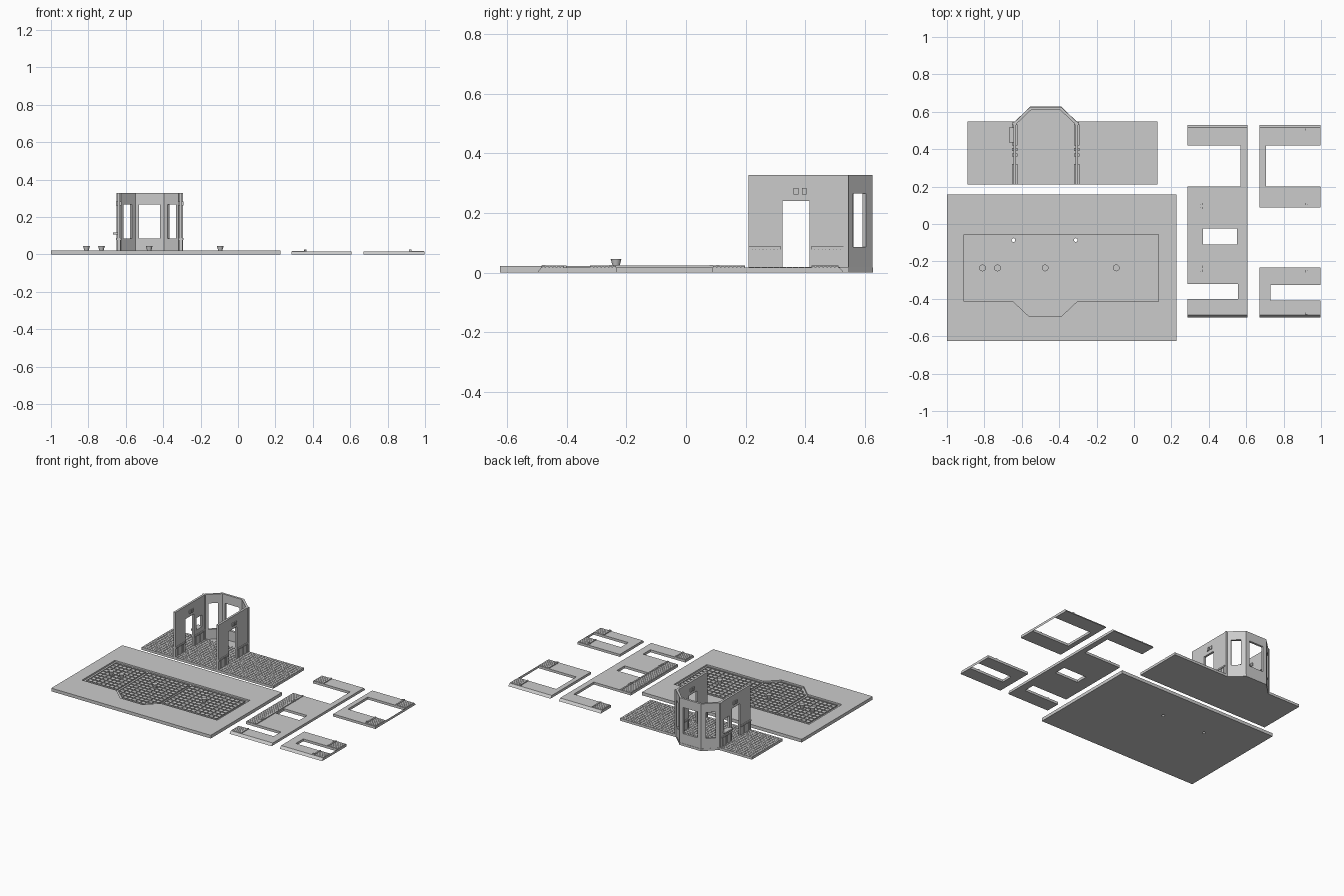
import bpy, bmesh, math
from mathutils import Matrix, Vector

if "Cube" in bpy.data.objects:
    bpy.data.objects.remove(bpy.data.objects["Cube"])

grey = bpy.data.materials.new("light_grey")
grey.diffuse_color = (0.6, 0.6, 0.6, 1)
grey.use_nodes = True
grey.node_tree.nodes["Principled BSDF"].inputs["Base Color"].default_value = grey.diffuse_color


def finish(name, bm):
    bmesh.ops.recalc_face_normals(bm, faces=bm.faces)
    me = bpy.data.meshes.new(name)
    bm.to_mesh(me)
    bm.free()
    me.materials.append(grey)
    ob = bpy.data.objects.new(name, me)
    bpy.context.collection.objects.link(ob)
    return ob


def boxes(name, items):
    """Several boxes (x0, x1, y0, y1, z0, z1) in one object."""
    bm = bmesh.new()
    for x0, x1, y0, y1, z0, z1 in items:
        m = Matrix.Translation(((x0 + x1) / 2, (y0 + y1) / 2, (z0 + z1) / 2))
        m = m @ Matrix.Diagonal((x1 - x0, y1 - y0, z1 - z0, 1))
        bmesh.ops.create_cube(bm, size=1, matrix=m)
    return finish(name, bm)


def prism(name, pts, z0, z1):
    """Flat outline raised from z0 to z1."""
    bm = bmesh.new()
    f = bm.faces.new([bm.verts.new((x, y, z0)) for x, y in pts])
    r = bmesh.ops.extrude_face_region(bm, geom=[f])
    top = [v for v in r["geom"] if isinstance(v, bmesh.types.BMVert)]
    bmesh.ops.translate(bm, verts=top, vec=(0, 0, z1 - z0))
    return finish(name, bm)


def sheet(name, w, h, holes, thick, matrix):
    """Sheet w by h with rectangular openings (u0, u1, v0, v1), in its own plane."""
    us = sorted({0, w, *[u for q in holes for u in q[:2]]})
    vs = sorted({0, h, *[v for q in holes for v in q[2:]]})
    bm = bmesh.new()
    grid = [[bm.verts.new((u, v, 0)) for v in vs] for u in us]
    for i in range(len(us) - 1):
        for j in range(len(vs) - 1):
            cu, cv = (us[i] + us[i + 1]) / 2, (vs[j] + vs[j + 1]) / 2
            if not any(a < cu < b and c < cv < d for a, b, c, d in holes):
                bm.faces.new((grid[i][j], grid[i + 1][j], grid[i + 1][j + 1], grid[i][j + 1]))
    bmesh.ops.delete(bm, geom=[v for v in bm.verts if not v.link_faces], context="VERTS")
    r = bmesh.ops.extrude_face_region(bm, geom=bm.faces[:])
    top = [v for v in r["geom"] if isinstance(v, bmesh.types.BMVert)]
    bmesh.ops.translate(bm, verts=top, vec=(0, 0, thick))
    bmesh.ops.recalc_face_normals(bm, faces=bm.faces)
    bmesh.ops.dissolve_limit(bm, angle_limit=0.01, verts=bm.verts[:], edges=bm.edges[:])
    bmesh.ops.transform(bm, matrix=matrix, verts=bm.verts)
    return finish(name, bm)


def wall(name, p0, p1, z0, z1, holes, thick=0.015):
    """Upright sheet from p0 to p1; thickness goes to the right of the direction."""
    d = Vector((p1[0] - p0[0], p1[1] - p0[1], 0))
    u, up = d.normalized(), Vector((0, 0, 1))
    m = Matrix((u, up, u.cross(up))).transposed().to_4x4()
    m.translation = (p0[0], p0[1], z0)
    return sheet(name, d.length, z1 - z0, [(a, b, c - z0, e - z0) for a, b, c, e in holes], thick, m)


def cut(ob, cutter):
    mod = ob.modifiers.new("cut", "BOOLEAN")
    mod.object, mod.solver = cutter, "EXACT"
    bpy.context.view_layer.objects.active = ob
    bpy.ops.object.modifier_apply(modifier=mod.name)
    bpy.data.objects.remove(cutter)


def cylinder(name, x, y, z0, z1, r0, r1):
    bm = bmesh.new()
    bmesh.ops.create_cone(bm, cap_ends=True, segments=20, radius1=r0, radius2=r1, depth=z1 - z0,
                          matrix=Matrix.Translation((x, y, (z0 + z1) / 2)))
    return finish(name, bm)


# Ceiling slab with a pocket for the wall tops
slab = boxes("ceiling_slab", [(-1, 0.228, -0.625, 0.157, 0, 0.022)])
cut(slab, prism("pocket_cutter", [(-0.91, -0.055), (-0.91, -0.415), (-0.645, -0.415), (-0.56, -0.495),
    (-0.39, -0.495), (-0.305, -0.415), (0.13, -0.415), (0.13, -0.055)], 0.011, 0.05))

# Raised ceiling fields, one per room, with a grid of ribs
FIELD, RIB, STEP, RW = 0.015, 0.019, 0.034, 0.004
rooms = [("left", -0.89, -0.655, -0.395), ("middle", -0.635, -0.32, -0.405), ("right", -0.303, 0.112, -0.395)]
for label, x0, x1, y0 in rooms:
    bay = 0.07 if label == "middle" else 0
    pts = [(x0, -0.078), (x0, y0), (x1, y0), (x1, -0.078)]
    if bay:
        pts[2:2] = [(x0 + 0.08, y0 - bay), (x1 - 0.08, y0 - bay)]
    prism(label + "_ceiling_field", pts, 0.01, FIELD)
    ribs = []
    n = round((x1 - x0) / STEP)
    for i in range(n + 1):
        x = x0 + RW / 2 + (x1 - x0 - RW) * i / n
        drop = min(bay, max(0, min(x - x0, x1 - x) * bay / 0.08 - 0.004))
        ribs.append((x - RW / 2, x + RW / 2, y0 - drop, -0.078, FIELD - 0.002, RIB))
    m = round((-0.078 - y0 + bay) / STEP)
    for j in range(m + 1):
        y = y0 - bay + RW / 2 + (-0.078 - y0 + bay - RW) * j / m
        inset = max(0, y0 - y) * 0.08 / 0.07
        ribs.append((x0 + inset, x1 - inset, y - RW / 2, y + RW / 2, FIELD - 0.002, RIB))
    boxes(label + "_ceiling_ribs", ribs)

# Wire holes right through the slab
for x in (-0.644, -0.311):
    cut(slab, cylinder("hole_cutter", x, -0.086, -0.1, 0.1, 0.01, 0.01))

# Lamp shades, narrow at the slab
for i, x in enumerate((-0.81, -0.73, -0.475, -0.095)):
    lamp = cylinder(f"lamp_shade_{i + 1}", x, -0.235, 0.013, 0.045, 0.009, 0.018)
    lamp.data.shade_smooth()
    bpy.context.view_layer.objects.active = lamp
    lamp.select_set(True)
    bpy.ops.object.shade_smooth_by_angle()
    lamp.select_set(False)

# Floor with a bay and small raised tiles
prism("floor", [(-0.89, 0.21), (0.125, 0.21), (0.125, 0.547), (-0.305, 0.547), (-0.39, 0.628),
                (-0.555, 0.628), (-0.638, 0.547), (-0.89, 0.547)], 0, 0.016)
tiles = []
NX, NY = 48, 16
sx, sy = 1.015 / NX, 0.337 / NY
for i in range(NX):
    for j in range(NY):
        x, y = -0.89 + i * sx, 0.21 + j * sy
        tiles.append((x + 0.001, x + sx - 0.001, y + 0.001, y + sy - 0.001, 0.014, 0.018))
boxes("floor_tiles", tiles)

# Two partition walls with doorways; the left one also has a service window
door = (0.115, 0.205, 0.015, 0.24)
wall("left_wall", (-0.645, 0.21), (-0.645, 0.54), 0.015, 0.328, [door, (0.235, 0.295, 0.118, 0.2)])
wall("right_wall", (-0.314, 0.21), (-0.314, 0.54), 0.015, 0.328, [door])
boxes("service_shelf", [(-0.668, -0.64, 0.435, 0.515, 0.107, 0.118)])

# Bay walls with windows
bay_pts = [(-0.645, 0.54), (-0.555, 0.626), (-0.39, 0.626), (-0.299, 0.54)]
for name, a, b, side in (("left_bay_wall", 0, 1, 0.032), ("centre_bay_wall", 1, 2, 0.027),
                         ("right_bay_wall", 2, 3, 0.032)):
    length = math.dist(bay_pts[a], bay_pts[b])
    wall(name, bay_pts[a], bay_pts[b], 0.002, 0.328, [(side, length - side, 0.085, 0.266)])

# Corner posts, dado rails, board panelling and door lamps on both sides of each wall
posts, rails, boards, lamps = [], [], [], []
for x0, x1 in ((-0.645, -0.63), (-0.314, -0.299)):
    posts.append((x0 - 0.004, x1 + 0.004, 0.53, 0.546, 0.003, 0.328))
    for xa, xb, s in ((x0 - 0.007, x0, -1), (x1, x1 + 0.007, 1)):
        for y0, y1 in ((0.21, 0.32), (0.42, 0.532)):
            rails.append((xa, xb, y0, y1, 0.077, 0.087))
            n = 9
            w = (y1 - y0) / n
            edge = x0 if s < 0 else x1
            for k in range(n):
                boards.append((edge - 0.002, edge + 0.002, y0 + k * w + 0.001, y0 + (k + 1) * w - 0.001, 0.016, 0.078))
        for y in (0.37, 0.397):
            lamps.append((xa, xb, y - 0.008, y + 0.008, 0.262, 0.284))
boxes("corner_posts", posts)
boxes("wall_dado_rails", rails)
boxes("wall_boards", boards)
boxes("door_lamps", lamps)


# Outer walls lying flat, with door and window openings
def flat(name, x, y, w, h, holes, thick=0.017):
    ob = sheet(name, w, h, [(a - x, b - x, c - y, d - y) for a, b, c, d in holes], thick,
               Matrix.Translation((x, y, 0)))
    # mitred outer ends
    for v in ob.data.vertices:
        if v.co.z > thick / 2:
            if abs(v.co.y - 0.53) < 0.001:
                v.co.y -= 0.014
            if abs(v.co.y + 0.5) < 0.001:
                v.co.y += 0.014
    return ob


long_wall = flat("long_flat_wall", 0.285, -0.5, 0.323, 1.03,
     [(0.285, 0.57, 0.2, 0.42), (0.285, 0.555, -0.32, -0.4), (0.285, 0.555, -0.4, -0.32), (0.37, 0.55, -0.11, -0.025)])
flat("upper_flat_wall", 0.672, 0.087, 0.325, 0.443, [(0.705, 0.997, 0.2, 0.42)])
flat("lower_flat_wall", 0.672, -0.5, 0.325, 0.268, [(0.73, 0.997, -0.408, -0.325)])

# Board panelling and dado rails on the flat walls
boards, rails = [], []
for x0, x1, rail, spans in (
        (0.288, 0.355, 0.36, ((-0.485, -0.402), (-0.318, -0.24), (-0.24, 0.1), (0.1, 0.198), (0.422, 0.513))),
        (0.927, 0.995, 0.922, ((-0.485, -0.41), (-0.323, -0.235), (0.09, 0.198), (0.422, 0.513)))):
    for y0, y1 in spans:
        n = max(1, round((y1 - y0) / 0.013))
        w = (y1 - y0) / n
        for k in range(n):
            boards.append((x0, x1, y0 + k * w + 0.001, y0 + (k + 1) * w - 0.001, 0.015, 0.0195))
        rails.append((rail - 0.005, rail + 0.005, y0, y1, 0.015, 0.023))
boxes("flat_wall_boards", boards)
boxes("flat_wall_rails", rails)

# Small rail blocks
boxes("rail_blocks", [(x - 0.007, x + 0.007, y - 0.006, y + 0.006, 0.015, 0.026)
                      for x, ys in ((0.36, (-0.25, -0.228, 0.085, 0.107)), (0.92, (0.107, 0.505, -0.252, -0.478)))
                      for y in ys])
